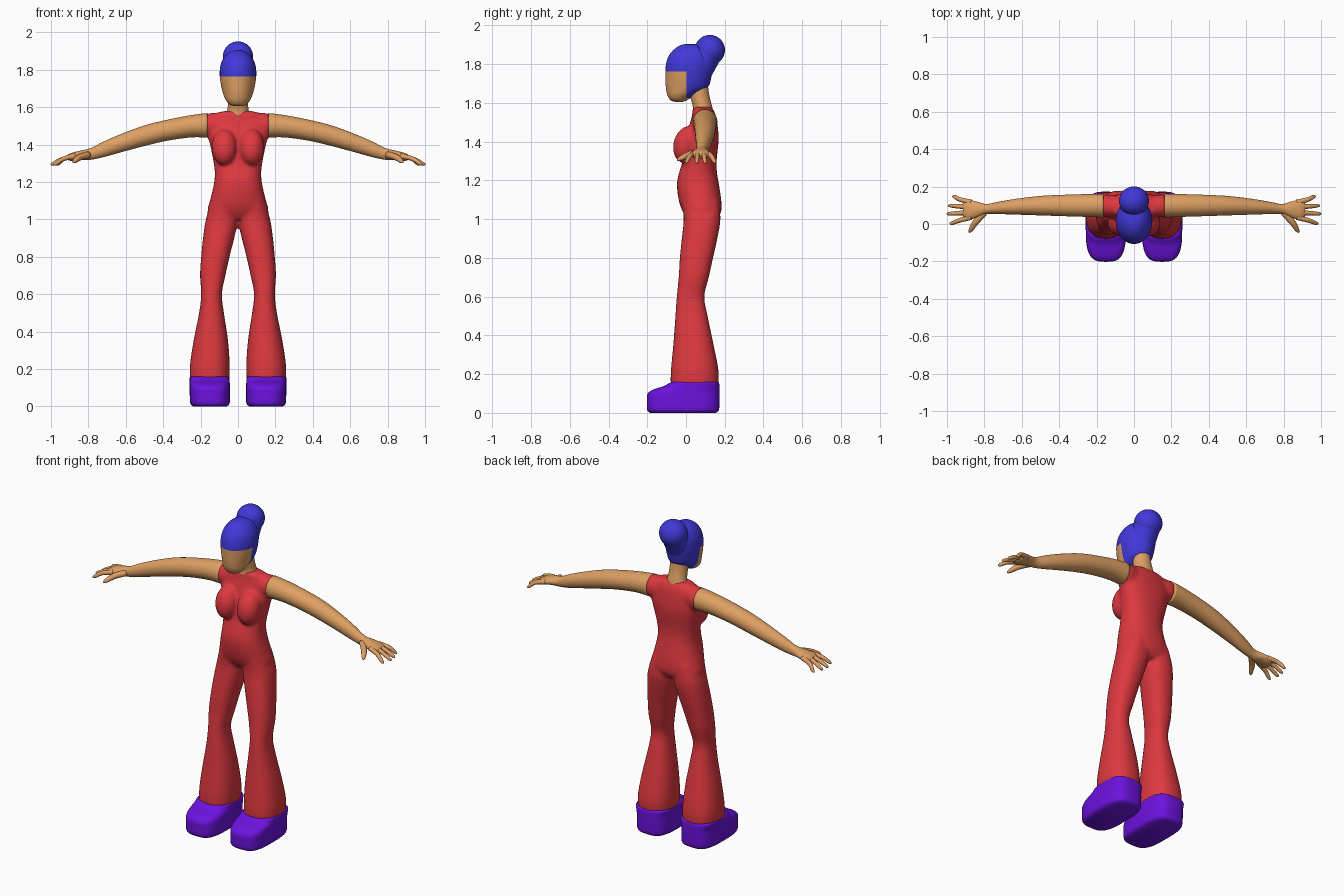
import bpy, bmesh, math
from mathutils import Vector

if "Cube" in bpy.data.objects:
    bpy.data.objects.remove(bpy.data.objects["Cube"])


def material(name, rgb):
    m = bpy.data.materials.new(name)
    m.diffuse_color = (*rgb, 1)
    m.use_nodes = True
    m.node_tree.nodes["Principled BSDF"].inputs["Base Color"].default_value = m.diffuse_color
    return m


RED = material("red fabric", (0.73, 0.04, 0.05))
SKIN = material("skin", (0.73, 0.35, 0.125))
BLUE = material("blue hair", (0.053, 0.04, 0.70))
PURPLE = material("purple shoe", (0.15, 0.006, 0.73))


def smooth_rows(rows, k=4):
    """Catmull-Rom interpolation of rows of numbers."""
    out = []
    for i in range(len(rows) - 1):
        p0, p1 = rows[max(i - 1, 0)], rows[i]
        p2, p3 = rows[i + 1], rows[min(i + 2, len(rows) - 1)]
        for j in range(k):
            t = j / k
            out.append([b + 0.5 * t * (c - a + t * (2*a - 5*b + 4*c - d + t * (3*(b - c) + d - a)))
                        for a, b, c, d in zip(p0, p1, p2, p3)])
    return out + [list(rows[-1])]


def skin_rings(bm, rings):
    vs = [[bm.verts.new(p) for p in r] for r in rings]
    n = len(vs[0])
    for a, b in zip(vs, vs[1:]):
        for i in range(n):
            bm.faces.new((a[i], a[(i + 1) % n], b[(i + 1) % n], b[i]))
    bm.faces.new(vs[0][::-1])
    bm.faces.new(vs[-1])


def loft(bm, rows, axis='z', power=2.0, n=32):
    """Rows: position, then min/max of both cross axes (x,y for z; y,z for x)."""
    rings = []
    for t, a0, a1, b0, b1 in smooth_rows(rows):
        ring = []
        for i in range(n):
            c, s = math.cos(math.tau * i / n), math.sin(math.tau * i / n)
            a = (a0 + a1) / 2 + (a1 - a0) / 2 * math.copysign(abs(c) ** (2 / power), c)
            b = (b0 + b1) / 2 + (b1 - b0) / 2 * math.copysign(abs(s) ** (2 / power), s)
            ring.append((a, b, t) if axis == 'z' else (t, a, b))
        rings.append(ring)
    skin_rings(bm, rings)


def tube(bm, pts, n=12):
    """Tapered tube through (x, y, z, radius) points."""
    pts = smooth_rows(pts)
    rings = []
    for i, p in enumerate(pts):
        d = Vector(pts[min(i + 1, len(pts) - 1)][:3]) - Vector(pts[max(i - 1, 0)][:3])
        q = d.to_track_quat('Z', 'Y')
        rings.append([Vector(p[:3]) + q @ Vector((p[3] * math.cos(math.tau * j / n),
                                                  p[3] * math.sin(math.tau * j / n), 0)) for j in range(n)])
    skin_rings(bm, rings)


def ball(bm, loc, size, tilt=0):
    vs = bmesh.ops.create_uvsphere(bm, u_segments=32, v_segments=20, radius=1)['verts']
    for v in vs:
        x, y, z = (a * b for a, b in zip(v.co, size))
        c, s = math.cos(tilt), math.sin(tilt)
        v.co = Vector((x, y * c - z * s, y * s + z * c)) + Vector(loc)


def mirror(bm):
    dup = bmesh.ops.duplicate(bm, geom=bm.verts[:] + bm.edges[:] + bm.faces[:])['geom']
    for v in dup:
        if isinstance(v, bmesh.types.BMVert):
            v.co.x *= -1


def finish(bm, name, *mats):
    bmesh.ops.recalc_face_normals(bm, faces=bm.faces[:])
    for f in bm.faces:
        f.smooth = True
    me = bpy.data.meshes.new(name)
    bm.to_mesh(me)
    bm.free()
    for m in mats:
        me.materials.append(m)
    ob = bpy.data.objects.new(name, me)
    bpy.context.collection.objects.link(ob)
    return ob


# Jumpsuit: flared legs, bust and shoulder stubs, mirrored, then torso
bm = bmesh.new()
loft(bm, [(1.10, .02, .14, -.02, .17), (1.0, .0, .172, -.012, .178), (.9, .02, .187, -.022, .162),
          (.8, .045, .197, -.032, .14), (.7, .067, .203, -.038, .118), (.6, .086, .197, -.048, .095),
          (.5, .075, .208, -.055, .112), (.35, .053, .238, -.066, .143), (.22, .044, .257, -.078, .168),
          (.14, .046, .257, -.08, .168)], power=2.3)
ball(bm, (.073, .005, 1.385), (.068, .07, .098), -.25)
loft(bm, [(.06, .035, .145, 1.44, 1.57), (.12, .035, .155, 1.43, 1.57), (.168, .037, .16, 1.437, 1.567)],
     axis='x')
mirror(bm)
loft(bm, [(1.58, -.06, .06, .045, .125), (1.567, -.12, .12, .035, .14), (1.53, -.155, .155, .03, .155),
          (1.46, -.165, .165, .01, .166), (1.40, -.150, .150, .0, .168), (1.30, -.13, .13, -.018, .158),
          (1.24, -.124, .124, -.036, .16), (1.18, -.131, .131, -.047, .17), (1.10, -.15, .15, -.038, .182),
          (1.04, -.162, .162, -.018, .182), (1.0, -.11, .11, .01, .16)], power=2.3)
suit = finish(bm, "jumpsuit", RED)
rm = suit.modifiers.new("fuse", 'REMESH')
rm.mode, rm.voxel_size, rm.use_smooth_shade = 'VOXEL', 0.01, True
sm = suit.modifiers.new("soften", 'SMOOTH')
sm.factor, sm.iterations = 0.5, 6

# Arms with hands
bm = bmesh.new()
loft(bm, [(.163, .035, .162, 1.437, 1.568), (.25, .038, .16, 1.438, 1.557), (.38, .042, .156, 1.42, 1.532),
          (.5, .046, .15, 1.392, 1.502), (.62, .05, .136, 1.36, 1.458), (.72, .053, .12, 1.332, 1.415),
          (.79, .053, .107, 1.318, 1.38), (.84, .035, .12, 1.318, 1.368), (.89, .022, .13, 1.312, 1.355),
          (.915, .04, .115, 1.32, 1.342)], axis='x')
for y0, tip_x, tip_y in ((.116, .972, .146), (.09, .993, .098), (.062, 1.0, .055), (.036, .985, .004)):
    ym = (y0 + tip_y) / 2
    tube(bm, [(.87, y0, 1.338, .014), (.93, ym, 1.325, .0125), (tip_x - .012, tip_y, 1.298, .0095),
              (tip_x, tip_y, 1.29, .003)])
tube(bm, [(.80, .06, 1.345, .018), (.845, .012, 1.332, .017), (.872, -.03, 1.312, .012),
          (.882, -.045, 1.303, .003)])
mirror(bm)
finish(bm, "arms", SKIN)

# Neck
bm = bmesh.new()
loft(bm, [(1.53, -.075, .075, .03, .145), (1.58, -.058, .058, .035, .135), (1.64, -.052, .052, .02, .12),
          (1.72, -.05, .05, .01, .11)])
finish(bm, "neck", SKIN)

# Head, cut along the hairline so the cap and back of the head are hair
bm = bmesh.new()
loft(bm, [(1.606, -.02, .02, -.06, -.015), (1.614, -.045, .045, -.08, .005), (1.64, -.067, .067, -.096, .045),
          (1.68, -.082, .082, -.104, .112), (1.73, -.093, .093, -.106, .13), (1.78, -.098, .098, -.106, .138),
          (1.83, -.092, .092, -.095, .138), (1.87, -.072, .072, -.068, .12), (1.897, -.04, .04, -.03, .08),
          (1.905, -.006, .006, .01, .03)], n=40)
for co, no in (((0, 0, 1.763), (0, 0, 1)), ((0, .003, 0), (0, 1, 0))):
    bmesh.ops.bisect_plane(bm, geom=bm.verts[:] + bm.edges[:] + bm.faces[:], plane_co=co, plane_no=no)
for f in bm.faces:
    c = f.calc_center_median()
    f.material_index = int(c.z > 1.763 or (c.y > .003 and c.z > 1.625))
finish(bm, "head", SKIN, BLUE)

# Hair bun with its swept-up base
bm = bmesh.new()
ball(bm, (0, .123, 1.873), (.08, .078, .078))
tube(bm, [(0, .05, 1.73, .07), (0, .075, 1.79, .074), (0, .115, 1.865, .075)], n=28)
finish(bm, "hair_bun", BLUE)

# Platform shoes
bm = bmesh.new()
loft(bm, [(0, .06, .24, -.185, .155), (.015, .045, .255, -.2, .17), (.06, .043, .258, -.202, .173),
          (.10, .043, .258, -.198, .173), (.122, .044, .258, -.165, .173), (.138, .045, .258, -.115, .173),
          (.155, .046, .258, -.085, .17), (.16, .06, .245, -.07, .16)], power=3.2, n=40)
mirror(bm)
finish(bm, "shoes", PURPLE)
